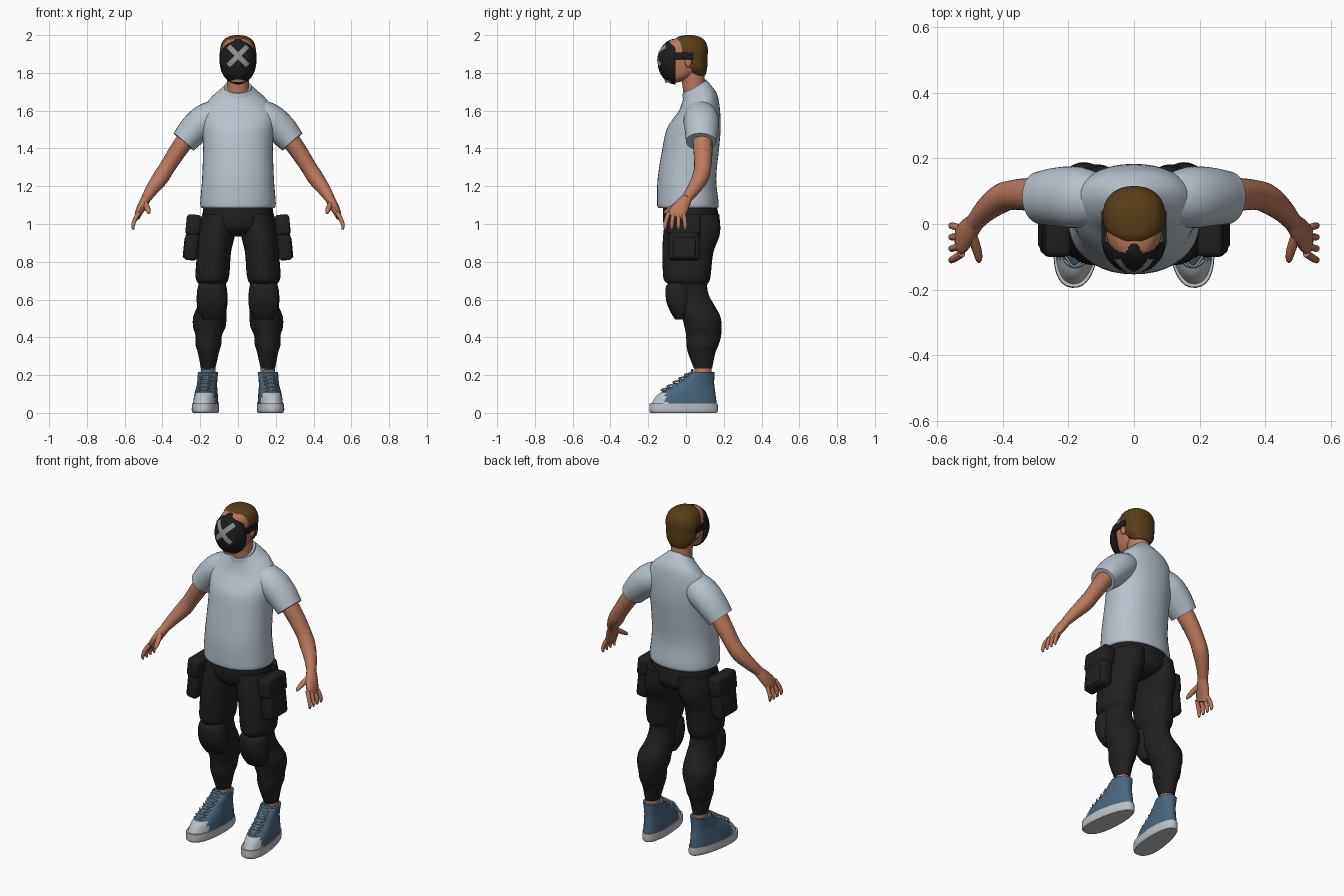
import bpy, bmesh, math
from mathutils import Vector, Matrix

cube = bpy.data.objects.get("Cube")
if cube:
    bpy.data.objects.remove(cube, do_unlink=True)


def material(name, r, g, b):
    m = bpy.data.materials.new(name)
    m.use_nodes = True
    m.diffuse_color = (r, g, b, 1)
    bsdf = next(n for n in m.node_tree.nodes if n.type == 'BSDF_PRINCIPLED')
    bsdf.inputs["Base Color"].default_value = (r, g, b, 1)
    bsdf.inputs["Roughness"].default_value = 0.8
    return m


SHIRT = material("pale grey cloth", .47, .54, .61)
SKIN = material("skin", .50, .19, .11)
BLACK = material("black cloth", .014, .014, .014)
MASK = material("mask black", .012, .012, .013)
MARK = material("mark grey", .28, .28, .28)
HAIR = material("brown hair", .10, .048, .010)
BLUE = material("blue canvas", .065, .13, .20)
WHITE = material("white rubber", .50, .53, .56)
parts = []


def finish(name, bm, mats, mirror=False, rule=None):
    """Turn a bmesh into an object, colour faces by rule, mirror left to right."""
    bmesh.ops.recalc_face_normals(bm, faces=bm.faces)
    if rule:
        for f in bm.faces:
            f.material_index = int(rule(f.calc_center_median()))
    me = bpy.data.meshes.new(name)
    bm.to_mesh(me)
    bm.free()
    for m in mats:
        me.materials.append(m)
    ob = bpy.data.objects.new(name, me)
    bpy.context.collection.objects.link(ob)
    if mirror:
        ob.modifiers.new("Mirror", 'MIRROR')
    parts.append(ob)
    return ob


def smooth_path(stations, steps):
    """Catmull-Rom through the stations, all numbers interpolated together."""
    s = [Vector(p) for p in stations]
    s = [2 * s[0] - s[1]] + s + [2 * s[-1] - s[-2]]
    out = []
    for i in range(1, len(s) - 2):
        a, b, c, d = s[i - 1:i + 3]
        for k in range(steps):
            t = k / steps
            out.append(.5 * (2 * b + (c - a) * t + (2 * a - 5 * b + 4 * c - d) * t * t
                             + (3 * b - a - 3 * c + d) * t ** 3))
    return out + [s[-2]]


def loft(bm, stations, level=True, sides=28, power=2, egg=0, steps=4):
    """Rings of (x, y, z, half width, half depth, slope), level or along the path."""
    pts = smooth_path([tuple(p) + (0,) * (6 - len(p)) for p in stations], steps)
    rings = []
    for i, p in enumerate(pts):
        c = Vector(p[:3])
        u, v = Vector((1, 0, 0)), Vector((0, 1, p[5]))
        if not level:
            t = Vector(pts[min(i + 1, len(pts) - 1)][:3]) - Vector(pts[max(i - 1, 0)][:3])
            t.normalize()
            ref = Vector((0, 1, 0)) if abs(t.y) < .9 else Vector((1, 0, 0))
            u = (ref - t * ref.dot(t)).normalized()
            v = t.cross(u)
        ring = []
        for k in range(sides):
            a = math.tau * k / sides
            ca, sa = math.cos(a), math.sin(a)
            x = math.copysign(abs(ca) ** (2 / power), ca) * (1 - egg * sa)
            y = math.copysign(abs(sa) ** (2 / power), sa)
            ring.append(bm.verts.new(c + u * x * p[3] + v * y * p[4]))
        rings.append(ring)
    for r, q in zip(rings, rings[1:]):
        for k in range(sides):
            j = (k + 1) % sides
            bm.faces.new((r[k], r[j], q[j], q[k]))
    bm.faces.new(rings[0][::-1])
    bm.faces.new(rings[-1])


def lofted(name, mat, stations, mirror=False, **kw):
    bm = bmesh.new()
    loft(bm, stations, **kw)
    return finish(name, bm, [mat], mirror)


def box(name, mat, centre, size, tilt=0, bevel=.015):
    bm = bmesh.new()
    bmesh.ops.create_cube(bm, size=1, matrix=Matrix.Diagonal((*size, 1)))
    bmesh.ops.bevel(bm, geom=bm.edges[:], offset=bevel, segments=3, profile=.5, affect='EDGES')
    bm.transform(Matrix.Translation(centre) @ Matrix.Rotation(tilt, 4, 'Y'))
    return finish(name, bm, [mat], True)


# Shirt body, collar and sleeves
lofted("shirt", SHIRT, [
    (0, .01, 1.085, .193, .158), (0, .01, 1.11, .2, .163), (0, .005, 1.24, .19, .155),
    (0, .025, 1.40, .185, .15), (0, .04, 1.50, .19, .143), (0, .055, 1.58, .19, .125, .2),
    (0, .065, 1.645, .16, .10, .4), (0, .058, 1.70, .10, .073, .5),
    (0, .047, 1.722, .072, .062, .6)], sides=40, power=2.15)
lofted("shirt_collar", SHIRT, [(0, .047, 1.705, .077, .066, .6), (0, .045, 1.728, .071, .062, .6)])
lofted("sleeves", SHIRT, [
    (.08, .07, 1.60, .07, .07), (.165, .08, 1.555, .093, .085),
    (.23, .083, 1.50, .09, .082), (.288, .08, 1.435, .08, .07)], True, level=False)

# Arms and hands
lofted("arms", SKIN, [
    (.26, .085, 1.47, .052, .05), (.32, .09, 1.385, .05, .046), (.375, .088, 1.30, .045, .042),
    (.41, .075, 1.245, .044, .043), (.452, .042, 1.188, .036, .035),
    (.487, .003, 1.135, .028, .026)], True, level=False, sides=20)
bm = bmesh.new()
loft(bm, [(.48, .01, 1.145, .027, .025), (.505, -.02, 1.10, .04, .025),
          (.525, -.045, 1.06, .046, .02), (.533, -.055, 1.035, .04, .014)], level=False, sides=16)
for i in range(4):
    y = -.09 + .025 * i
    loft(bm, [(.525, y, 1.06, .012, .012), (.545, y - .014 + .007 * i, 1.025, .011, .012),
              (.556, y - .02 + .01 * i, .99, .010, .010),
              (.553, y - .02 + .01 * i, .97, .005, .005)], level=False, sides=10, steps=3)
loft(bm, [(.495, -.03, 1.115, .016, .016), (.48, -.075, 1.085, .013, .015),
          (.473, -.105, 1.065, .010, .011), (.473, -.115, 1.055, .005, .005)],
     level=False, sides=10, steps=3)
finish("hands", bm, [SKIN], True)

# Trousers with baggy thighs and calves
lofted("trouser_seat", BLACK, [
    (0, .02, 1.11, .18, .14), (0, .025, 1.04, .188, .148), (0, .03, .99, .18, .145),
    (0, .03, .955, .11, .12), (0, .03, .935, .04, .07)], sides=36)
lofted("trouser_legs", BLACK, [
    (.10, .035, 1.05, .09, .142), (.113, .03, .95, .098, .15), (.127, .01, .85, .09, .135),
    (.135, .005, .74, .09, .127), (.137, .005, .70, .083, .12), (.135, .012, .675, .07, .10),
    (.135, .03, .62, .07, .092), (.138, .05, .57, .075, .10), (.149, .08, .51, .088, .102),
    (.152, .09, .455, .086, .098), (.155, .093, .41, .07, .093), (.157, .088, .36, .068, .085),
    (.157, .083, .32, .056, .073), (.158, .09, .235, .038, .048)], True, sides=32)
lofted("knee_pads", BLACK, [
    (.137, -.025, .695, .055, .05), (.137, -.04, .67, .075, .066), (.137, -.042, .60, .082, .064),
    (.137, -.035, .54, .074, .05), (.137, -.028, .495, .05, .03)], True, power=2.6)

# Thigh pouches with flaps
box("thigh_pouches", BLACK, (.243, -.01, .915), (.072, .165, .215), -.1, .02)
box("pouch_flaps", BLACK, (.236, -.01, .995), (.078, .18, .11), -.1, .018)
box("pouch_panels", BLACK, (.278, -.01, .875), (.02, .12, .11), -.1, .008)

# Ankles and high-top shoes, toes turned slightly outward
lofted("ankles", SKIN, [(.158, .09, .17, .04, .045), (.158, .09, .27, .037, .043)], True)
turn = Matrix.Translation((.158, .09, 0)) @ Matrix.Rotation(.11, 4, 'Z') @ Matrix.Translation((0, -.09, 0))


def shoe(name, mats, build, rule=None):
    bm = bmesh.new()
    build(bm)
    bm.transform(turn)
    finish(name, bm, mats, True, rule)


def sole(bm):
    loft(bm, [(0, -.013, 0, .062, .175), (0, -.013, .012, .068, .183),
              (0, -.013, .05, .067, .181)], power=2.3, egg=.16, sides=36)


def upper(bm):
    loft(bm, [(0, -.012, .045, .064, .175), (0, .0, .09, .060, .158), (0, .02, .12, .056, .134),
              (0, .046, .15, .052, .104), (0, .066, .18, .052, .084),
              (0, .088, .217, .053, .062)], power=2.2, egg=.1, sides=36)


def laces(bm):
    for i in range(5):
        z = .115 + .02 * i
        y = -.12 + (z - .12) * 1.55
        for s in (-1, 1):
            loft(bm, [(-.034 * s, y + .014, z, .004, .004), (0, y - .004, z + .008, .004, .004),
                      (.034 * s, y + .028, z + .016, .004, .004)], level=False, sides=6)


def tongue(bm):
    loft(bm, [(0, .03, .18, .03, .008, .3), (0, .03, .21, .033, .008, .3),
              (0, .034, .232, .026, .006, .3)], sides=16)


shoe("shoe_soles", [WHITE], sole)
shoe("shoe_uppers", [BLUE, WHITE], upper, lambda c: c.y < -.105 and c.z < .105)
shoe("shoe_laces", [WHITE], laces)
shoe("shoe_tongues", [BLUE], tongue)

# Neck, head and ears
lofted("neck", SKIN, [(0, .05, 1.66, .066, .062), (0, .042, 1.73, .058, .06),
                      (0, .03, 1.83, .06, .065)], level=True)
lofted("head", SKIN, [
    (0, -.075, 1.75, .035, .035), (0, -.045, 1.772, .06, .07), (0, -.02, 1.81, .075, .098),
    (0, -.015, 1.87, .084, .112), (0, -.015, 1.93, .084, .11), (0, -.008, 1.97, .065, .085),
    (0, 0, 1.985, .03, .04)])
bm = bmesh.new()
bmesh.ops.create_uvsphere(bm, u_segments=14, v_segments=10, radius=1,
                          matrix=Matrix.Translation((.086, .012, 1.858)) @ Matrix.Diagonal((.012, .018, .03, 1)))
finish("ears", bm, [SKIN], True)

# Hair, cut away around the cheeks
bm = bmesh.new()
loft(bm, [(0, .07, 1.785, .05, .032), (0, .04, 1.825, .083, .072), (0, .026, 1.88, .093, .088),
          (0, .025, 1.93, .094, .09), (0, .02, 1.97, .08, .08), (0, .015, 1.992, .05, .055),
          (0, .015, 2.0, .015, .02)], power=2.25, sides=36, steps=5)
cheek = [f for f in bm.faces if f.calc_center_median().z < 1.885 and f.calc_center_median().y < .03]
bmesh.ops.delete(bm, geom=cheek, context='FACES')
finish("hair", bm, [HAIR])

# Rounded face mask with side straps
MC, MR = Vector((0, -.055, 1.86)), Vector((.097, .095, .121))
bm = bmesh.new()
bmesh.ops.create_uvsphere(bm, u_segments=36, v_segments=24, radius=1,
                          matrix=Matrix.Translation(MC) @ Matrix.Diagonal((*MR, 1)))
cut = bmesh.ops.bisect_plane(bm, geom=bm.verts[:] + bm.edges[:] + bm.faces[:],
                             plane_co=MC, plane_no=(0, 1, 0), clear_outer=True)
bmesh.ops.holes_fill(bm, edges=[e for e in bm.edges if e.is_boundary], sides=0)
finish("face_mask", bm, [MASK])
box("mask_straps", MASK, (.093, -.012, 1.89), (.012, .105, .036), 0, .003)

# Crossed mark laid over the mask surface
bm = bmesh.new()
for s in (-1, 1):
    rows = []
    for i in range(13):
        t = (i / 6 - 1) * .072
        row = []
        for w in (-.013, 0, .013):
            x, z = (t + w) * .707 * s, 1.89 + (t - w) * .707
            d = 1 - (x / MR.x) ** 2 - ((z - MC.z) / MR.z) ** 2
            row.append(bm.verts.new((x, MC.y - MR.y * math.sqrt(max(d, 0)) - .003, z)))
        rows.append(row)
    for a, b in zip(rows, rows[1:]):
        for k in range(2):
            f = bm.faces.new((a[k], a[k + 1], b[k + 1], b[k]))
finish("mask_mark", bm, [MARK])

# Smooth shading with crisp hems and seams
for ob in bpy.context.selected_objects:
    ob.select_set(False)
for ob in parts:
    ob.select_set(True)
bpy.context.view_layer.objects.active = parts[0]
bpy.ops.object.shade_smooth_by_angle(angle=math.radians(42))
